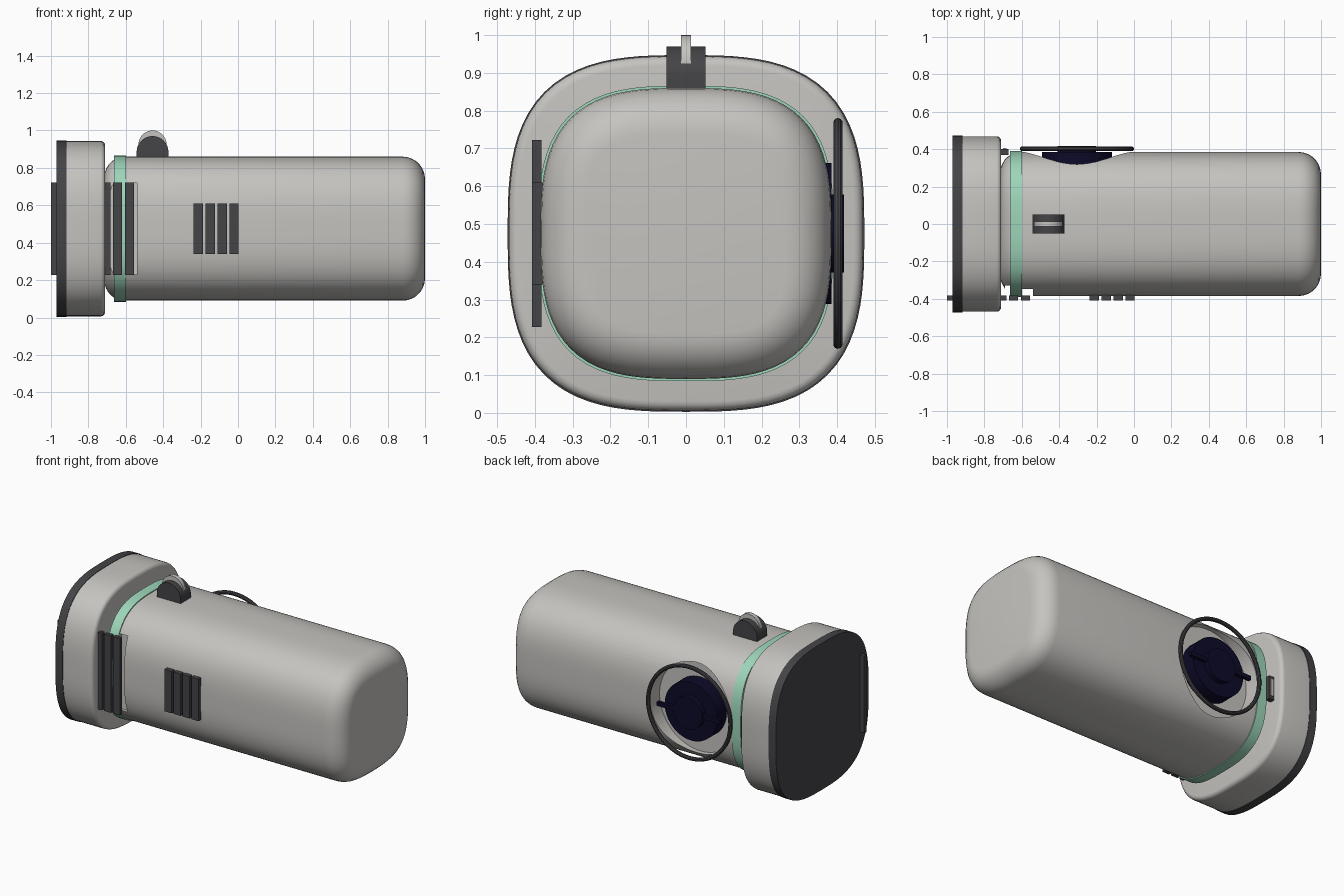
import bpy, bmesh, math
from mathutils import Matrix, Vector

if "Cube" in bpy.data.objects:
    bpy.data.objects.remove(bpy.data.objects["Cube"])

CZ = 0.475          # height of the long axis
DIAL_X = -0.305     # centre of the side dial


def material(name, rgb):
    m = bpy.data.materials.new(name)
    m.diffuse_color = (*rgb, 1)
    m.use_nodes = True
    m.node_tree.nodes["Principled BSDF"].inputs["Base Color"].default_value = m.diffuse_color
    return m


GREY = material("warm_light_grey", (0.56, 0.55, 0.525))
GREEN = material("mint_green", (0.34, 0.67, 0.49))
DARK = material("charcoal", (0.058, 0.057, 0.063))
NAVY = material("deep_navy", (0.004, 0.003, 0.022))


def finish(name, bm, mat, smooth=True):
    bmesh.ops.recalc_face_normals(bm, faces=bm.faces)
    me = bpy.data.meshes.new(name)
    bm.to_mesh(me)
    bm.free()
    ob = bpy.data.objects.new(name, me)
    bpy.context.collection.objects.link(ob)
    me.materials.append(mat)
    if smooth:
        shade(ob)
    return ob


def shade(ob):
    bpy.ops.object.select_all(action='DESELECT')
    ob.select_set(True)
    bpy.context.view_layer.objects.active = ob
    bpy.ops.object.shade_smooth_by_angle(angle=math.radians(32))


def squircle(half, inset, n=3.0, count=96):
    """Rounded-square outline, moved inwards along its normals."""
    pts = []
    for i in range(count):
        a = 2 * math.pi * i / count
        c, s = math.cos(a), math.sin(a)
        r = half / (abs(c) ** n + abs(s) ** n) ** (1 / n)
        p = Vector((r * c, r * s))
        g = Vector((math.copysign(abs(c) ** (n - 1), c),
                    math.copysign(abs(s) ** (n - 1), s))).normalized()
        pts.append(p - g * inset)
    return pts


def squircle_tube(name, x0, x1, half, r0, r1, mat, seg=7, smooth=True):
    """Capped squircle prism along x with rounded ends of radius r0 and r1."""
    prof = []
    for k in range(seg + 1 if r0 else 1):
        t = math.pi / 2 * k / seg
        prof.append((x0 + r0 * (1 - math.cos(t)), r0 * (1 - math.sin(t))))
    for k in range(seg + 1 if r1 else 1):
        t = math.pi / 2 * (1 - k / seg)
        prof.append((x1 - r1 * (1 - math.cos(t)), r1 * (1 - math.sin(t))))
    bm = bmesh.new()
    rings = [[bm.verts.new((x, p.x, CZ + p.y)) for p in squircle(half, d)]
             for x, d in prof]
    for a, b in zip(rings, rings[1:]):
        for i in range(len(a)):
            j = (i + 1) % len(a)
            bm.faces.new((a[i], a[j], b[j], b[i]))
    bm.faces.new(rings[0])
    bm.faces.new(rings[-1])
    return finish(name, bm, mat, smooth)


def box(name, x, y, z, mat):
    """Box from three (low, high) ranges."""
    bm = bmesh.new()
    bmesh.ops.create_cube(bm, size=1)
    for v in bm.verts:
        v.co = Vector([(r[0] + r[1]) / 2 + c * (r[1] - r[0])
                       for r, c in zip((x, y, z), v.co)])
    return finish(name, bm, mat, False)


def disc(name, x, z, y0, y1, r, mat, seg=48, smooth=True):
    """Cylinder with its axis along y."""
    bm = bmesh.new()
    m = Matrix.Translation((x, (y0 + y1) / 2, z)) @ Matrix.Rotation(math.pi / 2, 4, 'X')
    bmesh.ops.create_cone(bm, cap_ends=True, segments=seg, radius1=r, radius2=r,
                          depth=y1 - y0, matrix=m)
    return finish(name, bm, mat, smooth)


def cut(ob, cutter):
    mod = ob.modifiers.new("cut", 'BOOLEAN')
    mod.operation = 'DIFFERENCE'
    mod.solver = 'EXACT'
    mod.object = cutter
    bpy.context.view_layer.objects.active = ob
    bpy.ops.object.modifier_apply(modifier=mod.name)
    bpy.data.objects.remove(cutter)


# Main housing with dial recess and side notch
body = squircle_tube("body", -0.715, 1.0, 0.385, 0.11, 0.12, GREY, smooth=False)
cut(body, disc("dial_cutter", DIAL_X, CZ, 0.29, 0.6, 0.29, GREY, 64, False))
cut(body, box("notch_cutter", (-0.69, -0.54), (-0.6, -0.33), (0.23, 0.72), GREY))
shade(body)

# Wide head, dark end plate and coloured band
squircle_tube("head", -0.93, -0.71, 0.469, 0, 0.025, GREY, seg=4)
squircle_tube("end_plate", -0.97, -0.918, 0.472, 0, 0, DARK)
squircle_tube("band", -0.663, -0.598, 0.391, 0, 0, GREEN)

# Side vent bars
for i in range(4):
    x = -0.237 + i * 0.0635
    box(f"vent_bar_{i + 1}", (x, x + 0.05), (-0.408, -0.37), (0.34, 0.61), DARK)
for i, x in enumerate((-1.0, -0.73, -0.667, -0.604)):
    box(f"tall_bar_{i + 1}", (x, x + 0.048), (-0.408, -0.383), (0.227, 0.723), DARK)

# Side dial: base disc, hub, cross rod and outer ring
disc("dial_base", DIAL_X, CZ, 0.28, 0.385, 0.187, NAVY)
disc("dial_hub", DIAL_X, CZ, 0.38, 0.418, 0.103, NAVY)
box("dial_rod", (DIAL_X - 0.225, DIAL_X + 0.225), (0.39, 0.412),
    (CZ - 0.013, CZ + 0.013), NAVY)
bpy.ops.mesh.primitive_torus_add(major_radius=0.293, minor_radius=0.0125,
                                 major_segments=64, minor_segments=10,
                                 location=(DIAL_X, 0.402, CZ),
                                 rotation=(math.pi / 2, 0, 0))
ring = bpy.context.object
ring.name = "dial_ring"
ring.data.materials.append(DARK)
shade(ring)

# Small button between head and band
box("button_frame", (-0.71, -0.672), (0.37, 0.402), (CZ - 0.075, CZ + 0.075), DARK)
box("button_face", (-0.701, -0.681), (0.40, 0.406), (CZ - 0.055, CZ + 0.055), GREY)

# Top bracket with slot and thumb wheel
bm = bmesh.new()
outline = [(-0.085, 0.845)] + [(-0.085 * math.cos(math.pi * k / 20),
                                0.885 + 0.085 * math.sin(math.pi * k / 20))
                               for k in range(21)] + [(0.085, 0.845)]
face = bm.faces.new([bm.verts.new((-0.457 + x, -0.052, z)) for x, z in outline])
ext = bmesh.ops.extrude_face_region(bm, geom=[face])
bmesh.ops.translate(bm, vec=(0, 0.104, 0),
                    verts=[v for v in ext["geom"] if isinstance(v, bmesh.types.BMVert)])
finish("wheel_bracket", bm, DARK)
disc("thumb_wheel", -0.457, 0.925, -0.013, 0.013, 0.075, GREY, 32)
